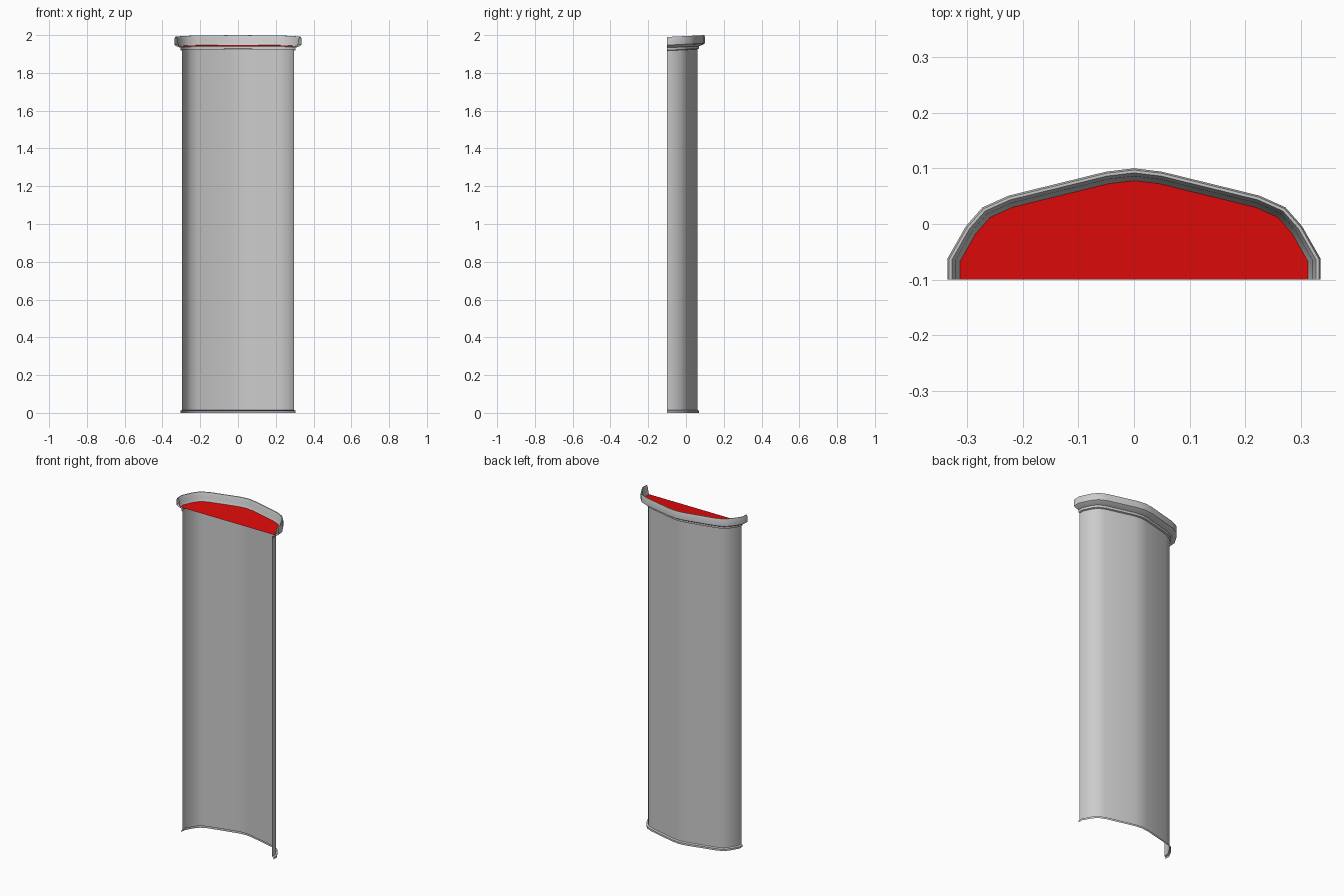
import bpy, bmesh, math
from mathutils import Vector

if "Cube" in bpy.data.objects:
    bpy.data.objects.remove(bpy.data.objects["Cube"])

# Half of the outer rim outline (x, y), from the open end to the crown
HALF = [(0.335, -0.10), (0.335, -0.062), (0.302, -0.004), (0.272, 0.03),
        (0.225, 0.051), (0.05, 0.094), (0.0, 0.10)]
OUTLINE = [Vector(p) for p in HALF + [(-x, y) for x, y in HALF[-2::-1]]]


def inset(dist):
    """Outline moved inward by dist with mitred corners."""
    n = len(OUTLINE)
    normals = []
    for a, b in zip(OUTLINE, OUTLINE[1:]):
        d = (b - a).normalized()
        normals.append(Vector((-d.y, d.x)))
    result = []
    for i, p in enumerate(OUTLINE):
        n0, n1 = normals[max(i - 1, 0)], normals[min(i, n - 2)]
        m = (n0 + n1).normalized()
        result.append(p + m * (dist / m.dot(n0)))
    return result


def finish(name, bm):
    me = bpy.data.meshes.new(name)
    bm.to_mesh(me)
    bm.free()
    ob = bpy.data.objects.new(name, me)
    bpy.context.collection.objects.link(ob)
    return ob


def sweep(name, profile, tilt=0.0):
    """Skin rings given as (inset, z); tilt lowers the open ends."""
    bm = bmesh.new()
    rings = [[bm.verts.new((p.x, p.y, z - tilt * (0.1 - p.y) / 0.2))
              for p in inset(d)] for d, z in profile]
    for low, high in zip(rings, rings[1:]):
        for i in range(len(low) - 1):
            bm.faces.new((low[i], low[i + 1], high[i + 1], high[i]))
    ob = finish(name, bm)
    bpy.ops.object.select_all(action='DESELECT')
    ob.select_set(True)
    bpy.context.view_layer.objects.active = ob
    bpy.ops.object.shade_smooth_by_angle(angle=math.radians(35))
    return ob


# Tall curved wall with a small foot flange
sweep("wall", [(0.030, 0.0), (0.030, 0.011), (0.039, 0.015), (0.039, 1.927)])

# Stepped moulding around the top
sweep("top_rim", [(0.039, 1.927), (0.031, 1.930), (0.030, 1.943), (0.009, 1.951),
                  (0.0, 1.957), (0.0, 1.992), (0.003, 2.0), (0.008, 2.0),
                  (0.014, 1.985), (0.016, 1.965), (0.022, 1.950)], tilt=0.01)

# Red panel closing the top
bm = bmesh.new()
bm.faces.new([bm.verts.new((p.x, p.y, 1.950 - 0.01 * (0.1 - p.y) / 0.2))
              for p in inset(0.022)])
panel = finish("top_panel", bm)
red = bpy.data.materials.new("red")
red.diffuse_color = (0.75, 0.003, 0.003, 1)
red.use_nodes = True
red.node_tree.nodes["Principled BSDF"].inputs["Base Color"].default_value = red.diffuse_color
panel.data.materials.append(red)
